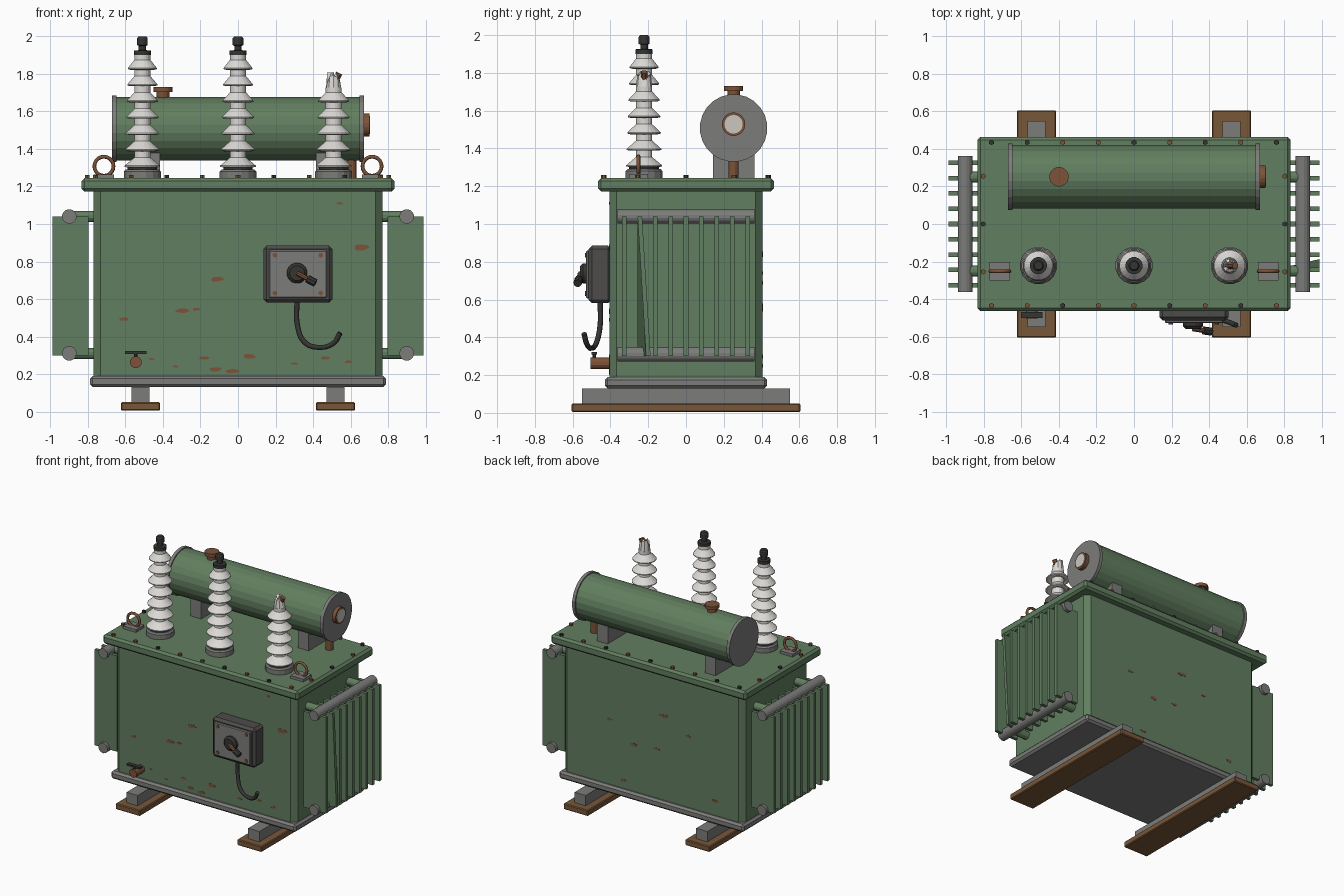
import bpy, bmesh, math, random
from mathutils import Vector

random.seed(4)
if "Cube" in bpy.data.objects:
    bpy.data.objects.remove(bpy.data.objects["Cube"])


def material(name, r, g, b):
    m = bpy.data.materials.new(name)
    m.use_nodes = True
    m.diffuse_color = (r, g, b, 1)
    m.node_tree.nodes["Principled BSDF"].inputs["Base Color"].default_value = (r, g, b, 1)
    return m


GREEN = material("green_paint", 0.12, 0.21, 0.115)
GREY = material("bare_steel", 0.2, 0.2, 0.195)
CHARCOAL = material("charcoal_casing", 0.075, 0.072, 0.07)
DARK = material("dark_rubber", 0.035, 0.036, 0.033)
WOOD = material("brown_timber", 0.19, 0.095, 0.042)
RUST = material("rust", 0.2, 0.085, 0.04)
WHITE = material("porcelain", 0.72, 0.7, 0.67)
GLASS = material("pale_glass", 0.6, 0.57, 0.53)


def finish(name, bm, mat):
    bmesh.ops.recalc_face_normals(bm, faces=bm.faces)
    mesh = bpy.data.meshes.new(name)
    bm.to_mesh(mesh)
    bm.free()
    mesh.materials.append(mat)
    ob = bpy.data.objects.new(name, mesh)
    bpy.context.collection.objects.link(ob)
    return ob


def box(name, centre, size, mat, bevel=0.0, upright=False):
    """Box, optionally chamfered on all edges or only the upright ones."""
    bm = bmesh.new()
    bmesh.ops.create_cube(bm, size=1)
    for v in bm.verts:
        v.co = Vector(c + s * k for c, s, k in zip(centre, size, v.co))
    if bevel:
        edges = [e for e in bm.edges
                 if not upright or abs(e.verts[0].co.z - e.verts[1].co.z) > bevel]
        bmesh.ops.bevel(bm, geom=edges, offset=bevel, segments=1, affect='EDGES')
    return finish(name, bm, mat)


def lathe(name, profile, origin, axis, mat, segs=16):
    """Revolve (radius, height) pairs around an axis, with closed ends."""
    bm = bmesh.new()
    turn = Vector((0, 0, 1)).rotation_difference(Vector(axis))
    rings = []
    for r, h in profile:
        ring = []
        for i in range(segs):
            a = math.tau * (i + 0.5) / segs
            p = Vector((r * math.cos(a), r * math.sin(a), h))
            ring.append(bm.verts.new(turn @ p + Vector(origin)))
        rings.append(ring)
    for low, high in zip(rings, rings[1:]):
        for i in range(segs):
            j = (i + 1) % segs
            bm.faces.new((low[i], low[j], high[j], high[i]))
    bm.faces.new(rings[0])
    bm.faces.new(rings[-1])
    return finish(name, bm, mat)


def rod(name, a, b, r, mat, segs=16):
    d = Vector(b) - Vector(a)
    return lathe(name, [(r, 0), (r, d.length)], a, d.normalized(), mat, segs)


def tube(name, points, r, mat):
    curve = bpy.data.curves.new(name, 'CURVE')
    curve.dimensions = '3D'
    curve.bevel_depth, curve.bevel_resolution, curve.resolution_u = r, 2, 6
    curve.use_fill_caps = True
    s = curve.splines.new('BEZIER')
    s.bezier_points.add(len(points) - 1)
    for bp, p in zip(s.bezier_points, points):
        bp.co = p
        bp.handle_left_type = bp.handle_right_type = 'AUTO'
    curve.materials.append(mat)
    ob = bpy.data.objects.new(name, curve)
    bpy.context.collection.objects.link(ob)


# Skids, rails, main tank and lid
for side in (-1, 1):
    box("skid_plank", (side * 0.52, 0, 0.027), (0.21, 1.21, 0.045), WOOD, 0.006)
    box("skid_rail", (side * 0.52, 0, 0.09), (0.095, 1.1, 0.08), GREY)
box("base_flange", (0, 0, 0.16), (1.58, 0.86, 0.06), GREY, 0.015)
box("main_tank", (0, 0, 0.68), (1.54, 0.81, 1.0), GREEN, 0.037, upright=True)
box("lid", (0, 0, 1.208), (1.67, 0.93, 0.072), GREEN, 0.016)

# Lid bolts around the rim
spots = [(0.19 * i, s * 0.435) for i in range(-4, 5) for s in (-1, 1)]
spots += [(s * 0.805, 0.255 * i) for i in (-1, 0, 1) for s in (-1, 1)]
for x, y in spots:
    rod("lid_bolt", (x, y, 1.24), (x, y, 1.26), 0.014, random.choice((RUST, DARK)), 6)

# Bushings: shed insulators, the last one snapped off
Y = -0.222
CORE = 0.043
for x, sheds in ((-0.51, 7), (0, 7), (0.51, 5)):
    lathe("bushing_flange", [(0.1, 0), (0.1, 0.04), (0.09, 0.05)], (x, Y, 1.24), (0, 0, 1), GREY)
    rod("bushing_gasket", (x, Y, 1.285), (x, Y, 1.305), 0.08, DARK)
    profile = [(CORE, 1.29)]
    for i in range(sheds):
        r, z = 0.096 - 0.003 * i, 1.305 + 0.0868 * i
        profile += [(CORE, z + 0.005), (r * 0.8, z - 0.004), (r, z), (r, z + 0.006), (CORE, z + 0.05)]
    top = profile[-1][1] + 0.025
    lathe("bushing_insulator", profile + [(CORE, top)], (x, Y, 0), (0, 0, 1), WHITE, 20)
    if sheds == 7:
        cap = [(0.046, 0), (0.046, 0.025), (0.02, 0.027), (0.02, 0.05),
               (0.029, 0.054), (0.029, 0.09), (0.022, 0.1)]
        lathe("bushing_terminal", cap, (x, Y, 1.9), (0, 0, 1), DARK)
    else:
        stub = lathe("broken_insulator", [(0.043, 0), (0.036, 0.05), (0.02, 0.05), (0.02, 0)],
                     (x, Y, top - 0.005), (0, 0, 1), WHITE, 10)
        for v in stub.data.vertices:
            if v.co.z > top + 0.02:
                v.co.z += random.uniform(-0.03, 0.045)
        rod("bent_conductor", (x - 0.01, Y, 1.68), (x + 0.005, Y, 1.76), 0.016, RUST, 8)
        rod("bent_conductor_tip", (x, Y, 1.745), (x + 0.03, Y, 1.805), 0.019, RUST, 8)

# Conservator drum on saddles
AY, AZ = 0.252, 1.508
rod("conservator_drum", (-0.66, AY, AZ), (0.66, AY, AZ), 0.17, GREEN, 24)
for s in (-1, 1):
    rod("drum_end_plate", (s * 0.647, AY, AZ), (s * 0.672, AY, AZ), 0.179, GREY, 24)
    box("drum_saddle", (s * 0.46, AY, 1.31), (0.09, 0.22, 0.15), GREY)
rod("sight_glass_ring", (0.67, AY, 1.528), (0.7, AY, 1.528), 0.062, RUST, 20)
rod("sight_glass", (0.695, AY, 1.528), (0.704, AY, 1.528), 0.049, GLASS, 20)
lathe("filler_cap", [(0.034, 0), (0.034, 0.055), (0.052, 0.055), (0.052, 0.08)],
      (-0.4, AY, 1.65), (0, 0, 1), RUST)
rod("drain_pipe", (0.605, AY, 1.24), (0.605, AY, 1.37), 0.028, RUST, 12)

for s in (-1, 1):
    # Lifting eyes
    box("eye_plate", (s * 0.715, -0.252, 1.252), (0.11, 0.1, 0.026), GREY)
    bpy.ops.mesh.primitive_torus_add(
        location=(s * 0.715, -0.252, 1.308), rotation=(math.pi / 2, 0, 0),
        major_radius=0.051, minor_radius=0.01, major_segments=20, minor_segments=8)
    eye = bpy.context.object
    eye.name = "lifting_eye"
    eye.data.materials.append(RUST)
    bpy.ops.object.shade_smooth()
    # Radiators: header pipes, feed stubs and fins
    for z in (0.31, 1.04):
        rod("radiator_header", (s * 0.9, -0.362, z), (s * 0.9, 0.362, z), 0.039, GREY)
        for y in (-0.25, 0.25):
            rod("radiator_feed", (s * 0.75, y, z), (s * 0.9, y, z), 0.03, GREEN, 12)
    for i in range(-4, 5):
        fin = box("radiator_fin", (s * 0.893, i * 0.0815, 0.67), (0.19, 0.024, 0.74), GREEN)
        if s == 1 and i == -3:
            fin.name = "bent_radiator_fin"
            for v in fin.data.vertices:
                if v.co.z < 0.5 and v.co.x > 0.9:
                    v.co.y += 0.045

# Control box with switch and hanging cable
box("control_box", (0.319, -0.455, 0.733), (0.368, 0.12, 0.305), CHARCOAL, 0.018)
box("control_panel", (0.319, -0.518, 0.733), (0.31, 0.022, 0.255), GREY, 0.006)
for x in (0.197, 0.441):
    for z in (0.632, 0.834):
        rod("panel_screw", (x, -0.525, z), (x, -0.536, z), 0.013, RUST, 8)
lathe("switch_hub", [(0.055, 0), (0.055, 0.02), (0.04, 0.035)], (0.315, -0.525, 0.738), (0, -1, 0), DARK)
rod("switch_lever", (0.315, -0.56, 0.738), (0.385, -0.57, 0.7), 0.013, RUST, 8)
rod("switch_grip", (0.37, -0.568, 0.708), (0.413, -0.574, 0.685), 0.022, DARK, 8)
tube("hanging_cable", [(0.315, -0.455, 0.6), (0.317, -0.455, 0.46), (0.355, -0.475, 0.37),
                       (0.43, -0.5, 0.342), (0.51, -0.525, 0.365), (0.545, -0.54, 0.42)], 0.014, DARK)

# Drain valve
VX = -0.545
rod("valve_body", (VX, -0.4, 0.263), (VX, -0.505, 0.263), 0.032, RUST, 12)
rod("valve_stem", (VX, -0.485, 0.27), (VX, -0.485, 0.315), 0.01, DARK, 8)
box("valve_handle", (VX, -0.485, 0.315), (0.115, 0.03, 0.014), DARK)


def rust_patch(x, z, width, side):
    """Thin ragged plate lying on the tank wall."""
    bm = bmesh.new()
    ring = []
    for i in range(9):
        a, k = math.tau * i / 9, random.uniform(0.7, 1.1)
        ring.append(bm.verts.new((x + width * k * math.cos(a), side * 0.407,
                                  z + width * 0.36 * k * math.sin(a))))
    face = bm.faces.new(ring)
    ext = bmesh.ops.extrude_face_region(bm, geom=[face])
    for v in ext["geom"]:
        if isinstance(v, bmesh.types.BMVert):
            v.co.y -= side * 0.005
    finish("rust_patch", bm, RUST)


# Rust patches on the front and back walls
for x, z, w in ((-0.11, 0.705, 0.042), (-0.295, 0.537, 0.04), (-0.22, 0.545, 0.025),
                (-0.61, 0.492, 0.03), (0.655, 0.875, 0.045), (0.54, 1.11, 0.02),
                (-0.46, 0.28, 0.018), (-0.18, 0.286, 0.033), (-0.12, 0.225, 0.035),
                (-0.025, 0.215, 0.04), (0.06, 0.295, 0.04), (0.3, 0.255, 0.02),
                (0.465, 0.285, 0.025), (0.59, 0.265, 0.022), (-0.335, 0.24, 0.018)):
    rust_patch(x, z, w, -1)
for x, z, w in ((-0.1, 0.84, 0.04), (0.16, 0.55, 0.035), (-0.03, 0.57, 0.03), (0.25, 0.25, 0.03),
                (-0.53, 0.3, 0.03), (0.37, 0.69, 0.025), (-0.3, 0.74, 0.025)):
    rust_patch(x, z, w, 1)
